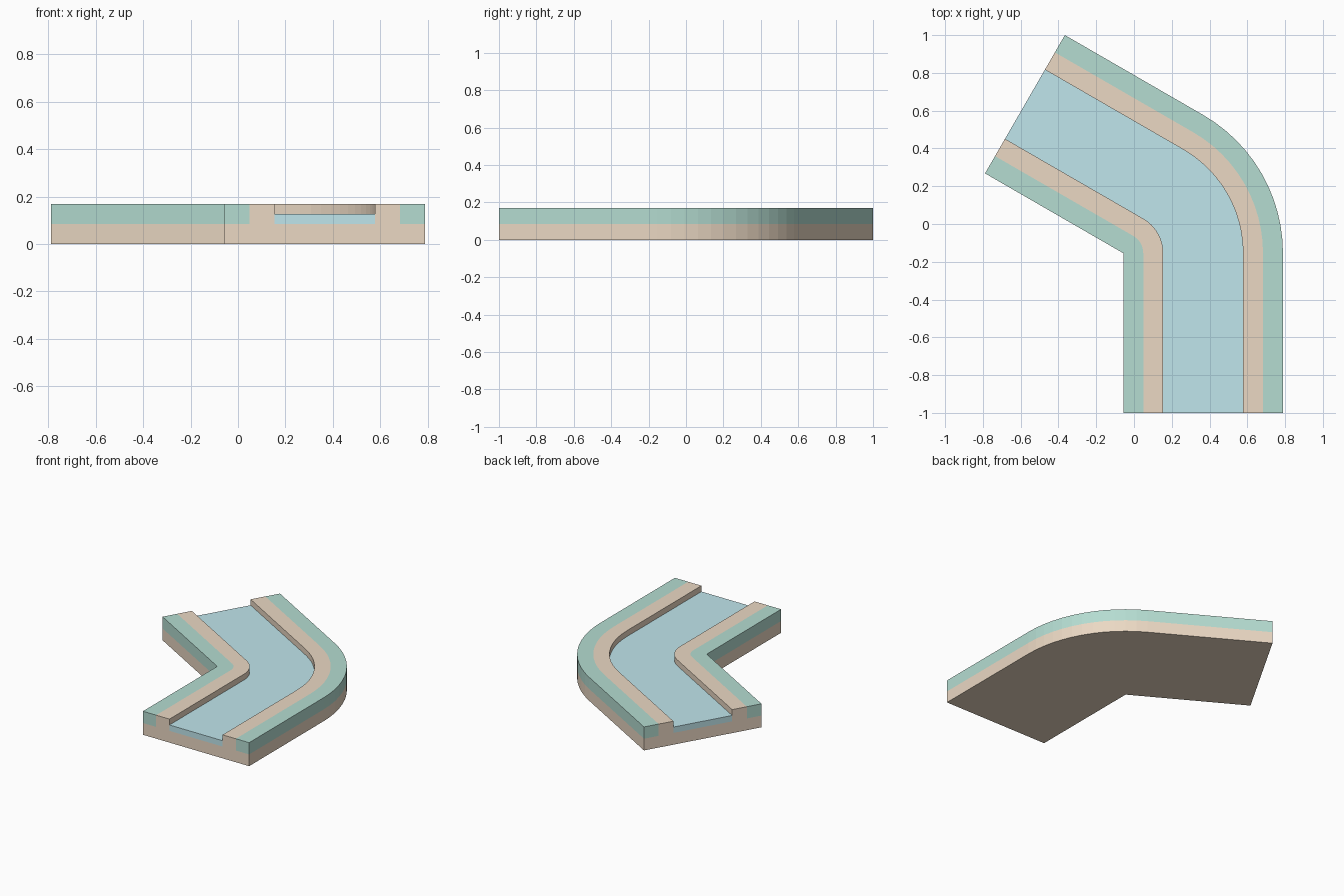
import bpy, bmesh
from math import sin, cos, radians

if "Cube" in bpy.data.objects:
    bpy.data.objects.remove(bpy.data.objects["Cube"])

W = 0.8453                    # channel width, also the length of each straight arm
CX, CY = -0.0566, -0.1547     # pivot of the bend (inner corner)
BEND, STEPS = 60, 12


def material(name, rgb):
    m = bpy.data.materials.new(name)
    m.diffuse_color = (*rgb, 1)
    m.use_nodes = True
    m.node_tree.nodes["Principled BSDF"].inputs["Base Color"].default_value = m.diffuse_color
    return m


# stations along the path: (pivot x, pivot y, angle)
angles = [radians(BEND * i / STEPS) for i in range(STEPS + 1)]
end = angles[-1]
stations = [(CX, CY - W, 0.0)]
stations += [(CX, CY, a) for a in angles]
stations += [(CX - W * sin(end), CY + W * cos(end), end)]


def sweep(name, profile, mat):
    """Sweep a closed (radius, height) profile, in units of W, along the bend."""
    bm = bmesh.new()
    rings = [[bm.verts.new((x + r * W * cos(a), y + r * W * sin(a), z * W))
              for r, z in profile] for x, y, a in stations]
    n = len(profile)
    for p, q in zip(rings, rings[1:]):
        for i in range(n):
            j = (i + 1) % n
            bm.faces.new((p[i], p[j], q[j], q[i]))
    bm.faces.new(rings[0])
    bm.faces.new(rings[-1][::-1])
    # the inner wall collapses to one edge at the pivot
    bmesh.ops.remove_doubles(bm, verts=bm.verts, dist=1e-5)
    bmesh.ops.recalc_face_normals(bm, faces=bm.faces)
    mesh = bpy.data.meshes.new(name)
    bm.to_mesh(mesh)
    bm.free()
    mesh.materials.append(mat)
    ob = bpy.data.objects.new(name, mesh)
    bpy.context.collection.objects.link(ob)
    return ob


def box(r0, r1, z0, z1):
    return [(r0, z0), (r1, z0), (r1, z1), (r0, z1)]


earth = material("earth", (0.83, 0.69, 0.55))
grass = material("grass", (0.46, 0.72, 0.64))
water = material("water", (0.53, 0.79, 0.84))

# earth bed with a raised bank on each side
sweep("earth_bed", [(0, 0), (1, 0), (1, .1), (.875, .1), (.875, .2), (.75, .2),
                    (.75, .1), (.25, .1), (.25, .2), (.125, .2), (.125, .1), (0, .1)], earth)
# grass edges outside the banks
sweep("inner_grass", box(0, .125, .1, .2), grass)
sweep("outer_grass", box(.875, 1, .1, .2), grass)
# water in the channel
sweep("water", box(.25, .75, .1, .15), water)
